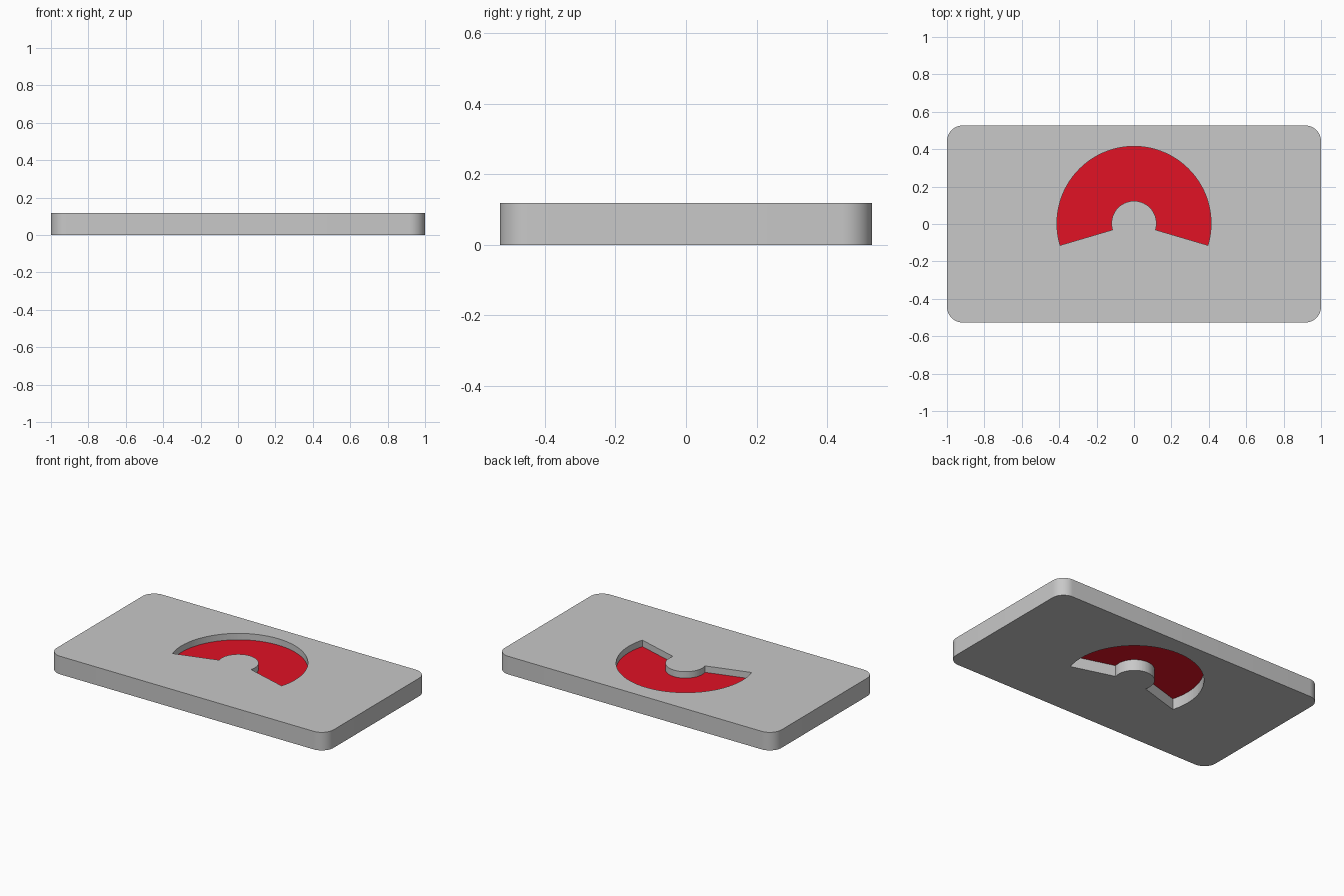
import bpy, bmesh, math
from math import cos, sin, pi, radians

if "Cube" in bpy.data.objects:
    bpy.data.objects.remove(bpy.data.objects["Cube"])

HALF_X, HALF_Y, HEIGHT, CORNER = 1.0, 0.527, 0.118, 0.085
R_IN, R_OUT, DIP = 0.12, 0.412, radians(16.5)


def material(name, rgb):
    m = bpy.data.materials.new(name)
    m.diffuse_color = (*rgb, 1)
    m.use_nodes = True
    m.node_tree.nodes["Principled BSDF"].inputs["Base Color"].default_value = m.diffuse_color
    return m


def arc(cx, cy, r, a0, a1, n):
    return [(cx + r * cos(a0 + (a1 - a0) * i / n),
             cy + r * sin(a0 + (a1 - a0) * i / n)) for i in range(n + 1)]


def prism(name, outline, z0, z1, mat):
    """Extrude a flat outline from z0 to z1."""
    bm = bmesh.new()
    face = bm.faces.new([bm.verts.new((x, y, z0)) for x, y in outline])
    up = bmesh.ops.extrude_face_region(bm, geom=[face])["geom"]
    verts = [v for v in up if isinstance(v, bmesh.types.BMVert)]
    bmesh.ops.translate(bm, verts=verts, vec=(0, 0, z1 - z0))
    bmesh.ops.recalc_face_normals(bm, faces=bm.faces)
    mesh = bpy.data.meshes.new(name)
    bm.to_mesh(mesh)
    bm.free()
    mesh.materials.append(mat)
    ob = bpy.data.objects.new(name, mesh)
    bpy.context.collection.objects.link(ob)
    return ob


def smooth(ob):
    bpy.ops.object.select_all(action='DESELECT')
    ob.select_set(True)
    bpy.context.view_layer.objects.active = ob
    bpy.ops.object.shade_smooth_by_angle(angle=radians(30))


grey = material("grey", (0.58, 0.58, 0.58))
red = material("red", (0.75, 0.006, 0.018))

# Rounded rectangle and ring-sector outlines
rounded = []
for k, (sx, sy) in enumerate([(1, 1), (-1, 1), (-1, -1), (1, -1)]):
    rounded += arc(sx * (HALF_X - CORNER), sy * (HALF_Y - CORNER), CORNER,
                   k * pi / 2, (k + 1) * pi / 2, 12)
sector = (arc(0, 0.003, R_OUT, -DIP, pi + DIP, 72)
          + arc(0, 0.003, R_IN, pi + DIP, -DIP, 48))

# Plate with the window cut right through
plate = prism("plate", rounded, 0, HEIGHT, grey)
cutter = prism("window_cutter", sector, -0.1, HEIGHT + 0.1, grey)
cutter.hide_render = True
cut = plate.modifiers.new("window", 'BOOLEAN')
cut.operation, cut.solver, cut.object = 'DIFFERENCE', 'EXACT', cutter
smooth(plate)
bpy.ops.object.modifier_apply(modifier=cut.name)
bpy.data.objects.remove(cutter)
smooth(plate)

# Thin red pane set part-way down the window
pane = prism("red_pane", sector, 0.073, 0.076, red)
smooth(pane)
